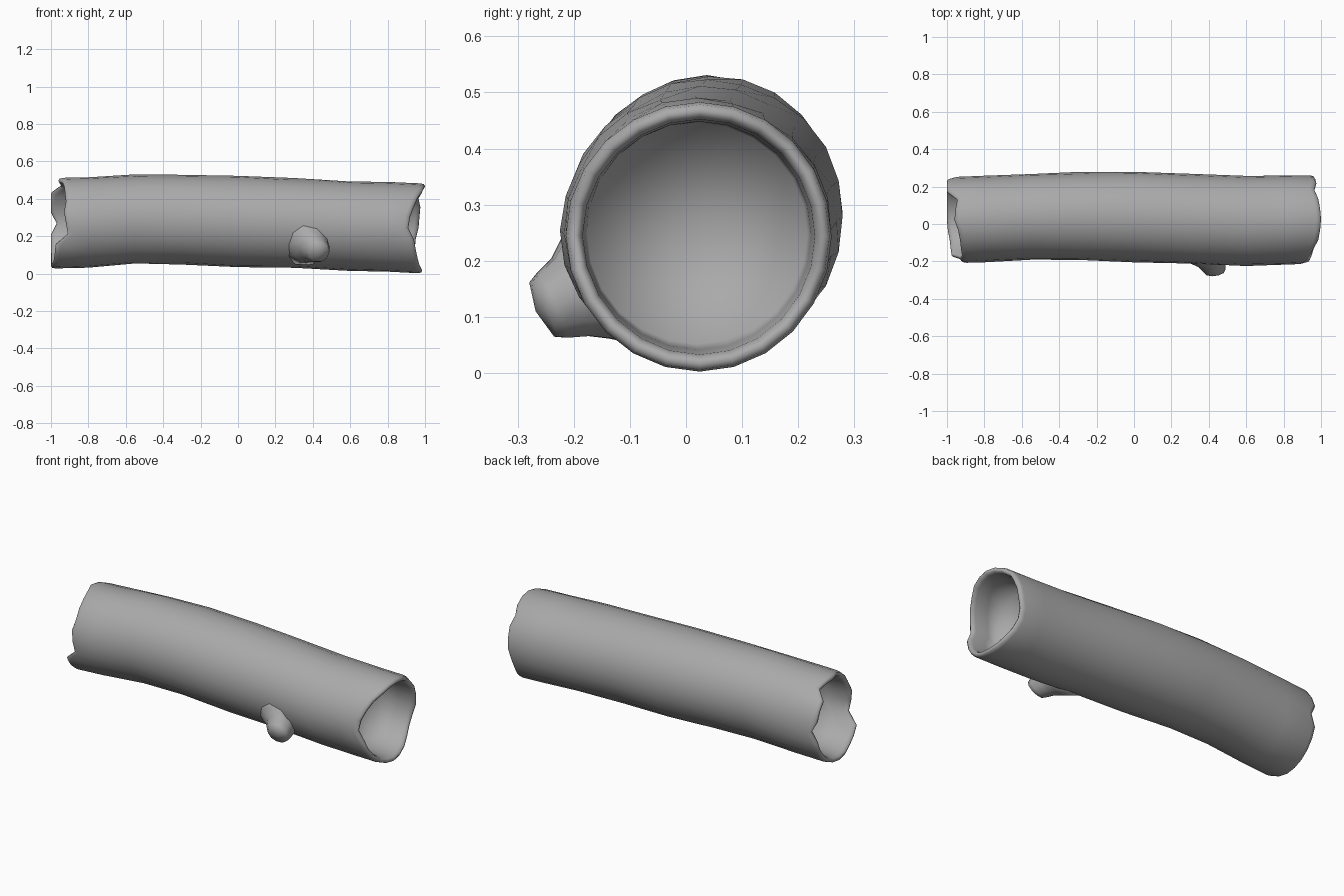
import bpy, bmesh
from math import sin, cos, tau, exp
from mathutils import Vector

if "Cube" in bpy.data.objects:
    bpy.data.objects.remove(bpy.data.objects["Cube"])

bark = bpy.data.materials.new("grey_bark")
bark.use_nodes = True
GREY = (0.4, 0.4, 0.4, 1)
bark.diffuse_color = GREY
bark.node_tree.nodes["Principled BSDF"].inputs["Base Color"].default_value = GREY

SIDES = 24
# Log envelope stations: x, lowest z, highest z, lowest y, highest y
STATIONS = [(-1, .027, .51, -.21, .25), (-.8, .035, .518, -.205, .258),
            (-.55, .054, .53, -.192, .266), (-.3, .05, .53, -.195, .275),
            (0, .035, .523, -.205, .279), (.3, .03, .51, -.215, .265),
            (.6, .015, .493, -.225, .257), (1, .001, .482, -.21, .26)]
# Jagged end outlines: reach along x at each side, from +y up over the top
LEFT_END = [.965, .97, .975, .965, .985, .995, 1, .995, .985, .96, .94, .92,
            .91, .94, .95, .96, .97, .98, .985, .98, .97, .955, .945, .95]
RIGHT_END = [.97, 1, 1, 1, .945, .955, .96, .94, .93, .925, .92, .93,
             .92, .91, .975, .98, .985, .995, 1, 1, 1, 1, 1, 1]


def envelope(x):
    """Interpolated outer limits of the log at x."""
    x = max(-1, min(1, x))
    for a, b in zip(STATIONS, STATIONS[1:]):
        if x <= b[0]:
            t = (x - a[0]) / (b[0] - a[0])
            return [p + (q - p) * t for p, q in zip(a[1:], b[1:])]


def log_point(x, i, inset=0.0, rough=0.0):
    z0, z1, y0, y1 = envelope(x)
    a = tau * i / SIDES
    k = 1 - inset / .237 + rough * sin(3 * a + 4 * x) * sin(5 * x + 2 * a)
    return Vector((x, (y0 + y1) / 2 + (y1 - y0) / 2 * k * cos(a),
                   (z0 + z1) / 2 + (z1 - z0) / 2 * k * sin(a)))


def loft(name, rings, start, end):
    """Skin a row of rings and close both ends with a fan."""
    bm = bmesh.new()
    rows = [[bm.verts.new(p) for p in ring] for ring in rings]
    n = len(rows[0])
    for r, s in zip(rows, rows[1:]):
        for i in range(n):
            j = (i + 1) % n
            bm.faces.new((r[i], r[j], s[j], s[i]))
    for row, tip in ((rows[0], start), (rows[-1], end)):
        c = bm.verts.new(tip)
        for i in range(n):
            bm.faces.new((row[i], row[(i + 1) % n], c))
    bmesh.ops.recalc_face_normals(bm, faces=bm.faces)
    for f in bm.faces:
        f.smooth = True
    mesh = bpy.data.meshes.new(name)
    bm.to_mesh(mesh)
    bm.free()
    mesh.materials.append(bark)
    ob = bpy.data.objects.new(name, mesh)
    bpy.context.collection.objects.link(ob)
    return ob


def end_rings(reach, sign):
    """Hollow end, from the inner floor out over the rounded rim."""
    rows = [(None, .042)] + [(.1, .036), (.022, .03), (.004, .024), (0, .014),
                             (.006, .004), (.025, 0)]
    out = []
    for back, inset in rows:
        out.append([log_point(sign * (.76 if back is None else reach[i] - back), i, inset)
                    for i in range(SIDES)])
    return out


# Hollow log: cavity, rim, bark, rim, cavity
body = [[log_point(x, i, 0, .016) for i in range(SIDES)]
        for x in (-.8, -.55, -.3, 0, .3, .6, .8)]
rings = end_rings(RIGHT_END, -1) + body + end_rings(LEFT_END, 1)[::-1]
loft("hollow_log", rings, (-.71, .02, .28), (.71, .02, .25))

# Broken branch stub, flared where it meets the log
axis = Vector((.12, -.9, -.42)).normalized()
side = axis.cross(Vector((0, 0, 1))).normalized()
up = side.cross(axis)
stub_rows = [((.36, -.13, .17), .14), ((.385, -.175, .152), .105), ((.41, -.205, .135), .08),
             ((.425, -.238, .12), .066), ((.432, -.255, .113), .056)]
stub = [[Vector(c) + r * (cos(tau * i / 10) * side + sin(tau * i / 10) * up)
         for i in range(10)] for c, r in stub_rows]
loft("branch_stub", stub, (.36, -.08, .18), (.435, -.268, .11))
